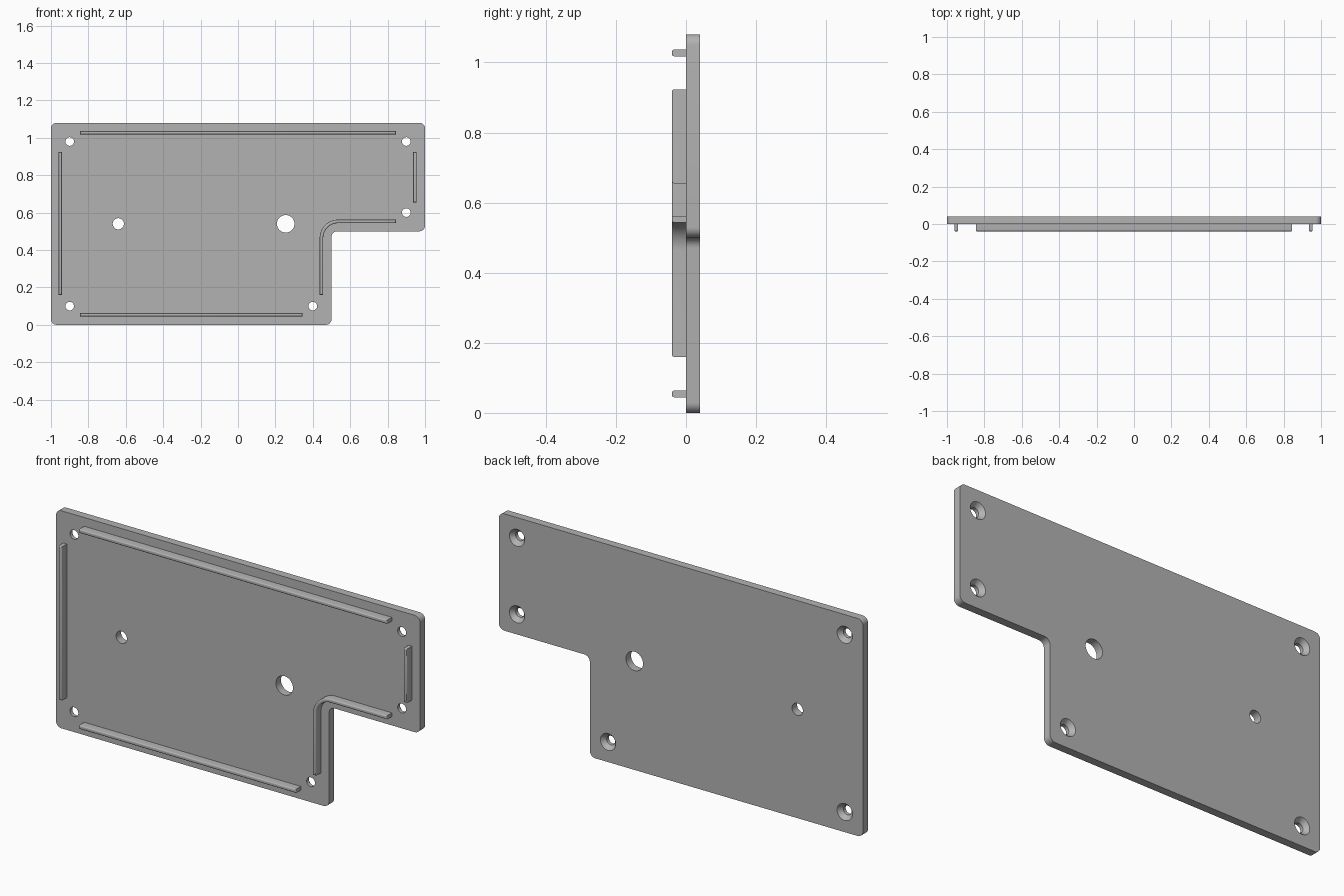
import bpy, bmesh, math
from mathutils import Vector

cube = bpy.data.objects.get("Cube")
if cube:
    bpy.data.objects.remove(cube)

grey = bpy.data.materials.new("plain_grey")
grey.use_nodes = True
colour = (0.45, 0.45, 0.45, 1)
grey.diffuse_color = colour
grey.node_tree.nodes["Principled BSDF"].inputs["Base Color"].default_value = colour

THICK = 0.04


def round_corner(prev, corner, nxt, radius, steps=8):
    """Points of a fillet at a right-angled corner."""
    a = (Vector(prev) - Vector(corner)).normalized() * radius
    b = (Vector(nxt) - Vector(corner)).normalized() * radius
    centre = Vector(corner) + a + b
    angles = [math.pi / 2 * i / steps for i in range(steps + 1)]
    return [centre - b * math.cos(t) - a * math.sin(t) for t in angles]


def finish(name, bm):
    bmesh.ops.recalc_face_normals(bm, faces=bm.faces)
    mesh = bpy.data.meshes.new(name)
    bm.to_mesh(mesh)
    bm.free()
    obj = bpy.data.objects.new(name, mesh)
    bpy.context.collection.objects.link(obj)
    mesh.materials.append(grey)
    return obj


def smooth(obj):
    bpy.ops.object.select_all(action='DESELECT')
    obj.select_set(True)
    bpy.context.view_layer.objects.active = obj
    bpy.ops.object.shade_smooth_by_angle(angle=math.radians(35))


def prism(name, outline, front, back, bevel=0):
    """Extrude an x-z outline along y, optionally rounding the front rim."""
    bm = bmesh.new()
    face = bm.faces.new([bm.verts.new((x, front, z)) for x, z in outline])
    rim = list(face.edges)
    out = bmesh.ops.extrude_face_region(bm, geom=[face], use_keep_orig=True)
    moved = [g for g in out["geom"] if isinstance(g, bmesh.types.BMVert)]
    bmesh.ops.translate(bm, verts=moved, vec=(0, back - front, 0))
    bmesh.ops.recalc_face_normals(bm, faces=bm.faces)
    if bevel:
        bmesh.ops.bevel(bm, geom=rim, offset=bevel, segments=4,
                        profile=0.5, affect='EDGES')
    return finish(name, bm)


def rib(name, path, width=0.019):
    """Raised bar that follows a path on the front face."""
    pts = [Vector(p) for p in path]
    left, right = [], []
    for i, p in enumerate(pts):
        d = (pts[min(i + 1, len(pts) - 1)] - pts[max(i - 1, 0)]).normalized()
        n = Vector((-d.y, d.x)) * width / 2
        left.append(p + n)
        right.append(p - n)
    smooth(prism(name, left + right[::-1], -THICK, 0.003, bevel=0.006))


def hole_cutter(x, z, profile, segments=40):
    """Turned cutter with its axis along y; profile is (radius, y) pairs."""
    bm = bmesh.new()
    rings = []
    for r, y in profile:
        rings.append([bm.verts.new((x + r * math.cos(math.tau * i / segments), y,
                                    z + r * math.sin(math.tau * i / segments)))
                      for i in range(segments)])
    for a, b in zip(rings, rings[1:]):
        for i in range(segments):
            j = (i + 1) % segments
            bm.faces.new((a[i], a[j], b[j], b[i]))
    bm.faces.new(rings[0])
    bm.faces.new(rings[-1])
    return finish("hole_cutter", bm)


# Plate with rounded corners and a notch at the lower left
corners = [(-1, 0), (0.5, 0), (0.5, 0.5), (1, 0.5), (1, 1.08), (-1, 1.08)]
outline = []
for i, c in enumerate(corners):
    outline += round_corner(corners[i - 1], c, corners[(i + 1) % len(corners)], 0.03)
plate = prism("cover_plate", outline, 0, THICK)

# Countersunk screw holes and two plain holes
countersunk = [(0.023, -0.02), (0.023, 0.018), (0.042, THICK), (0.042, 0.06)]
cutters = [hole_cutter(x, z, countersunk) for x, z in
           [(-0.9, 0.98), (0.9, 0.98), (0.9, 0.6), (-0.9, 0.1), (0.4, 0.1)]]
for x, r in [(-0.64, 0.03), (0.255, 0.047)]:
    cutters.append(hole_cutter(x, 0.54, [(r, -0.02), (r, 0.06)]))

bpy.context.view_layer.objects.active = plate
for cutter in cutters:
    mod = plate.modifiers.new("hole", 'BOOLEAN')
    mod.operation = 'DIFFERENCE'
    mod.solver = 'EXACT'
    mod.object = cutter
    bpy.ops.object.modifier_apply(modifier=mod.name)
    bpy.data.objects.remove(cutter)
smooth(plate)

# Locating ribs on the front face
rib("top_rib", [(-0.845, 1.027), (0.845, 1.027)])
rib("bottom_rib", [(-0.845, 0.054), (0.345, 0.054)])
rib("right_rib", [(-0.95, 0.16), (-0.95, 0.923)])
rib("left_rib", [(0.946, 0.655), (0.946, 0.923)])
start, bend, end = (0.446, 0.16), (0.446, 0.553), (0.845, 0.553)
rib("notch_rib", [start] + round_corner(start, bend, end, 0.09, 14) + [end])
